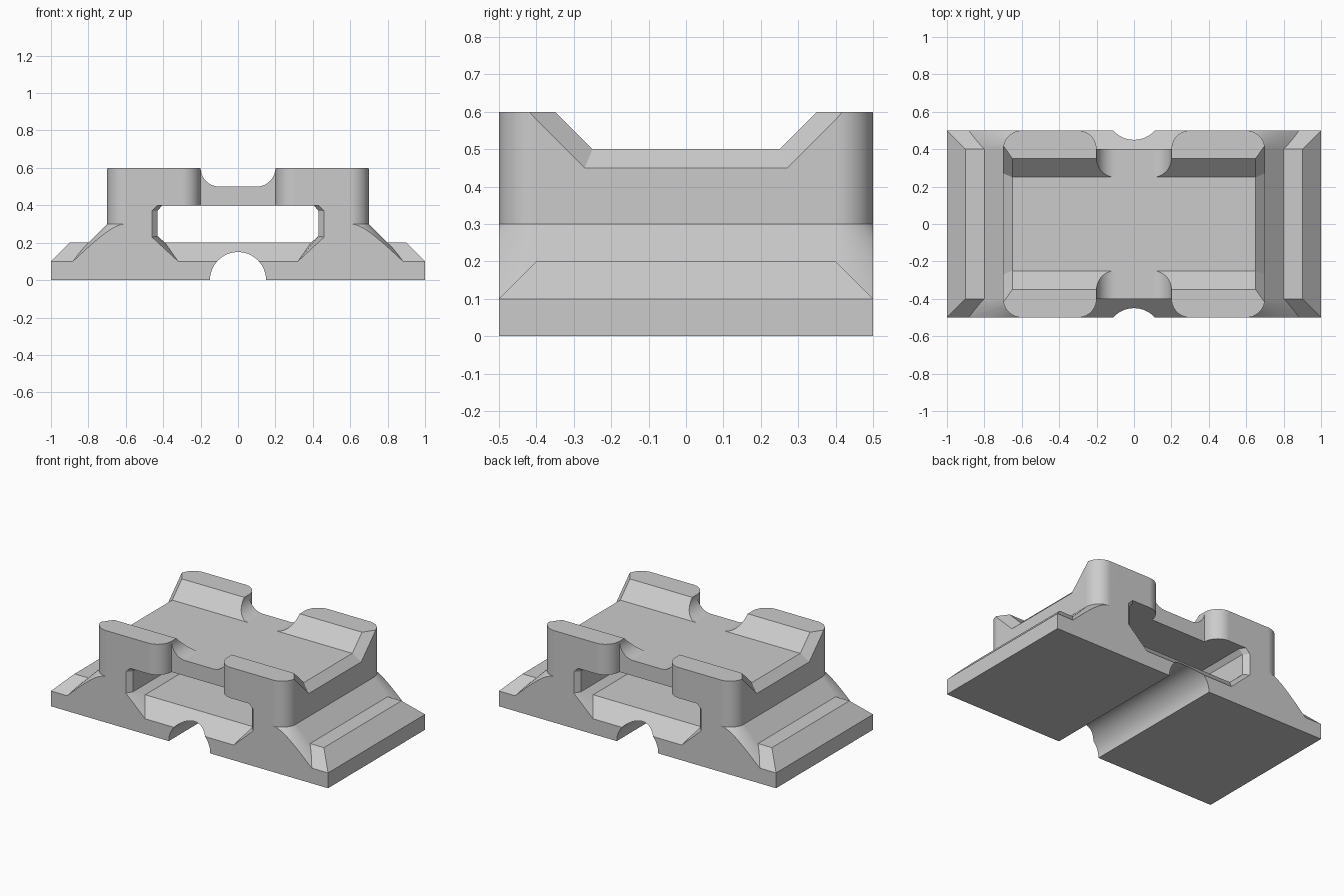
import bpy, bmesh
from math import sin, cos, pi, sqrt, radians

if "Cube" in bpy.data.objects:
    bpy.data.objects.remove(bpy.data.objects["Cube"])

grey = bpy.data.materials.new("light_grey")
grey.use_nodes = True
COLOUR = (0.6, 0.6, 0.6, 1)
grey.diffuse_color = COLOUR
grey.node_tree.nodes["Principled BSDF"].inputs["Base Color"].default_value = COLOUR
STEPS = 14


def loft(name, rings):
    """Closed solid through rings that share a point count."""
    bm = bmesh.new()
    loops = [[bm.verts.new(p) for p in ring] for ring in rings]
    bm.faces.new(loops[0])
    bm.faces.new(loops[-1])
    for a, b in zip(loops, loops[1:]):
        for i in range(len(a)):
            j = (i + 1) % len(a)
            bm.faces.new((a[i], a[j], b[j], b[i]))
    bmesh.ops.recalc_face_normals(bm, faces=bm.faces)
    mesh = bpy.data.meshes.new(name)
    bm.to_mesh(mesh)
    bm.free()
    mesh.materials.append(grey)
    ob = bpy.data.objects.new(name, mesh)
    bpy.context.collection.objects.link(ob)
    return ob


def combine(target, tool, operation):
    """Apply a boolean and drop the helper."""
    mod = target.modifiers.new(operation, 'BOOLEAN')
    mod.operation, mod.object, mod.solver = operation, tool, 'EXACT'
    bpy.context.view_layer.objects.active = target
    bpy.ops.object.modifier_apply(modifier=mod.name)
    bpy.data.objects.remove(tool)


def arc(cx, cy, r, start, end):
    angles = [radians(start + (end - start) * i / STEPS) for i in range(STEPS + 1)]
    return [(cx + r * cos(a), cy + r * sin(a)) for a in angles]


def at_z(outline, z):
    return [(x, y, z) for x, y in outline]


def at_y(outline, y):
    return [(x, y, z) for x, z in outline]


def rect(hx, hy):
    return [(-hx, -hy), (hx, -hy), (hx, hy), (-hx, hy)]


def rounded_rect(hx, hy, r):
    pts = []
    for sx, sy, start in ((1, 1, 0), (-1, 1, 90), (-1, -1, 180), (1, -1, 270)):
        pts += arc(sx * (hx - r), sy * (hy - r), r, start, start + 90)
    return pts


# Base plate with chamfered top edges
body = loft("clamp_block", [at_z(rect(1, .5), 0), at_z(rect(1, .5), .1),
                            at_z(rect(.9, .4), .2)])

# Flared skirt around the upper block, trimmed flush at front and back
skirt = loft("skirt", [at_z(rounded_rect(.9, .7, .3), .1),
                       at_z(rounded_rect(.7, .5, .1), .3)])
trim = loft("trim", [at_z(rect(1.2, .5), .02), at_z(rect(1.2, .5), .5)])
combine(skirt, trim, 'INTERSECT')
combine(body, skirt, 'UNION')

# Upper block with rounded pads and a recess at the middle of front and back
half = (arc(.6, .4, .1, 0, 90) + arc(.3, .4, .1, 90, 180)
        + arc(-.3, .4, .1, 0, 90) + arc(-.6, .4, .1, 90, 180))
outline = half + [(-x, -y) for x, y in half]
block = loft("upper_block", [at_z(outline, .05), at_z(outline, .6)])
combine(body, block, 'UNION')


# Trapezoid channel across the top, flared at both sides
def channel(x, d):
    low, high = .25 + d * (sqrt(2) - 1), .45 + d * sqrt(2)
    return [(x, -low, .5 - d), (x, low, .5 - d), (x, high, .7), (x, -high, .7)]


combine(body, loft("channel", [channel(-.8, .15), channel(-.65, 0),
                               channel(.65, 0), channel(.8, .15)]), 'DIFFERENCE')

# U-shaped gap between the pads
gap = [(-.2, .7)] + arc(-.1, .6, .1, 180, 270) + arc(.1, .6, .1, 270, 360) + [(.2, .7)]
combine(body, loft("gap", [at_y(gap, -.7), at_y(gap, .7)]), 'DIFFERENCE')

# Tunnel with flared mouths: each point is x, z and the depth of its flare
inner = [(.39, .2, .1), (.43, .235, .03), (.43, .37, .03), (.405, .4, .03)]
outer = [(.32, .1), (.46, .23), (.46, .37), (.43, .4)]
inner += [(-x, z, d) for x, z, d in reversed(inner)]
outer += [(-x, z) for x, z in reversed(outer)]
throat = [[(x, s * (.5 - d), z) for x, z, d in inner] for s in (-1, 1)]
tunnel = loft("tunnel", [at_y(outer, -.6), at_y(outer, -.5), throat[0],
                         throat[1], at_y(outer, .5), at_y(outer, .6)])
combine(body, tunnel, 'DIFFERENCE')

# Round groove along the underside
groove = arc(0, 0, .15, 0, 90) + arc(0, 0, .15, 90, 180)[1:] + [(-.15, -.1), (.15, -.1)]
combine(body, loft("groove", [at_y(groove, -.7), at_y(groove, .7)]), 'DIFFERENCE')

# Smooth rounds, crisp edges, clean flats
bpy.ops.object.select_all(action='DESELECT')
body.select_set(True)
bpy.context.view_layer.objects.active = body
bpy.ops.object.shade_smooth_by_angle(angle=radians(25))
body.modifiers.new("clean_flats", 'WEIGHTED_NORMAL').keep_sharp = True
